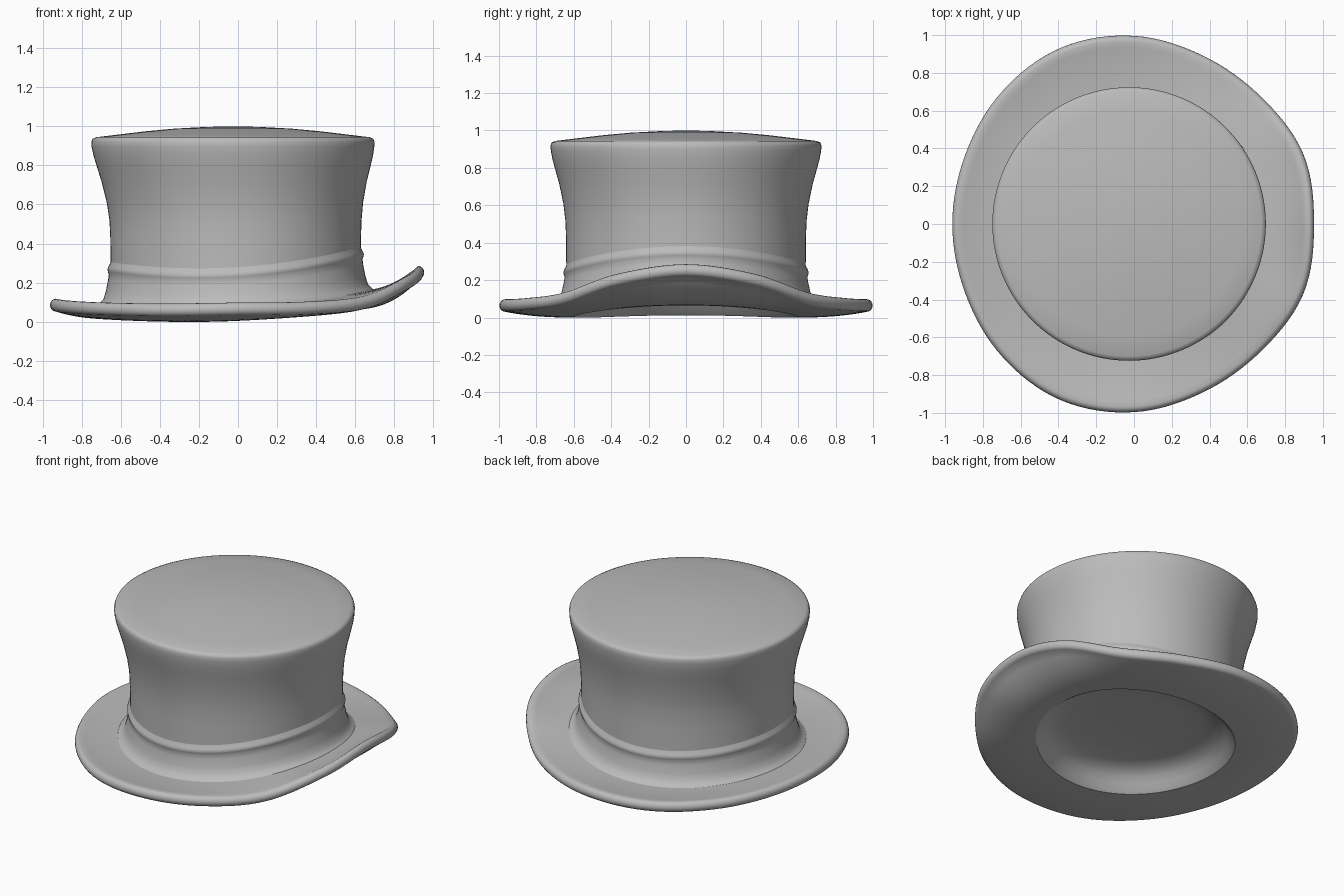
import bpy, bmesh
from math import cos, sin, pi

SEGMENTS = 128

cube = bpy.data.objects.get("Cube")
if cube:
    bpy.data.objects.remove(cube, do_unlink=True)

felt = bpy.data.materials.new("grey felt")
felt.use_nodes = True
grey = (0.5, 0.5, 0.5, 1)
felt.diffuse_color = grey
felt.node_tree.nodes["Principled BSDF"].inputs["Base Color"].default_value = grey


def loft(name, rows, end_cap=False):
    """Skin closed rings; each row maps an angle to (x centre, radius, z)."""
    bm = bmesh.new()
    rings = []
    for row in rows:
        ring = []
        for i in range(SEGMENTS):
            a = 2 * pi * i / SEGMENTS
            cx, r, z = row(a)
            ring.append(bm.verts.new((cx + r * cos(a), r * sin(a), z)))
        rings.append(ring)
    for low, high in zip(rings, rings[1:]):
        for i in range(SEGMENTS):
            j = (i + 1) % SEGMENTS
            bm.faces.new((low[i], low[j], high[j], high[i]))
    if end_cap:
        bm.faces.new(rings[-1])
    bmesh.ops.recalc_face_normals(bm, faces=bm.faces)
    mesh = bpy.data.meshes.new(name)
    bm.to_mesh(mesh)
    bm.free()
    mesh.materials.append(felt)
    obj = bpy.data.objects.new(name, mesh)
    bpy.context.collection.objects.link(obj)
    for p in mesh.polygons:
        p.use_smooth = True
    return obj


def wave(right, side, left):
    """Height around the hat, given at +x, at both sides and at -x."""
    mean = (right + left) / 2
    return lambda a: ((mean + side) / 2 + (right - left) / 2 * cos(a)
                      + (mean - side) / 2 * cos(2 * a))


def around(values):
    """Smooth curve through evenly spaced values over half a turn, mirrored."""
    n = len(values) - 1

    def at(i):
        i = abs(i) % (2 * n)
        return values[min(i, 2 * n - i)]

    def curve(a):
        u = a / pi * n
        i = int(u)
        t = u - i
        p, q, r, s = (at(k) for k in range(i - 1, i + 3))
        return q + t / 2 * (r - p + t * (2*p - 5*q + 4*r - s + t * (3*(q - r) + s - p)))
    return curve


band_top = wave(0.345, 0.242, 0.268)
brim_base = wave(0.16, 0.07, 0.082)
opening = wave(0.065, 0.004, 0.012)
edge_radius = around([0.953, 0.97, 0.952, 0.963, 0.996, 1.01, 0.99, 0.966, 0.962])
edge_height = around([0.252, 0.202, 0.1, 0.07, 0.065, 0.06, 0.065, 0.075, 0.085])
MID = -0.012


# Crown: flared wall with a rounded rim and a shallow domed top
def crown_row(r, z):
    shift = MID - 0.014 * max(0, min(1, (z - 0.5) / 0.4))
    return lambda a: (shift, r, z)


crown_profile = [(0.641, 0.42), (0.645, 0.52), (0.656, 0.61), (0.678, 0.715),
                 (0.699, 0.79), (0.715, 0.85), (0.723, 0.895), (0.724, 0.92),
                 (0.718, 0.936), (0.70, 0.944), (0.6, 0.956), (0.45, 0.974),
                 (0.3, 0.988), (0.15, 0.996), (0.03, 1.0)]
loft("crown", [lambda a: (MID, 0.64, band_top(a) + 0.01)]
     + [crown_row(*p) for p in crown_profile], end_cap=True)


# Hat band: fitted strip with a soft raised upper edge and a flared foot
def band_row(r, t, lift):
    return lambda a: (MID, r, brim_base(a) + t * (band_top(a) - brim_base(a)) + lift)


band_profile = [(0.73, 0, -0.006), (0.698, 0, 0.01), (0.677, 0, 0.032), (0.664, 0.4, 0),
                (0.653, 0.7, 0), (0.649, 1, -0.025), (0.654, 1, -0.012),
                (0.656, 1, 0), (0.652, 1, 0.012), (0.645, 1, 0.024), (0.639, 1, 0.04)]
loft("hat_band", [band_row(*p) for p in band_profile])


# Brim: curled plate with a rolled edge
def brim_row(t, side):
    inner, start, curl = (brim_base, 0.64, 2) if side > 0 else (opening, 0.6, 2.5)

    def row(a):
        r = start + t * (edge_radius(a) - 0.03 - start)
        end = edge_height(a) + side * 0.033
        return (MID * (1 - t), r, inner(a) + (end - inner(a)) * t ** curl)
    return row


def roll_row(turn):
    return lambda a: (0, edge_radius(a) - 0.03 + 0.03 * cos(turn),
                      edge_height(a) + 0.033 * sin(turn))


steps = [i / 10 for i in range(11)]
brim = [brim_row(t, 1) for t in steps]
brim += [roll_row(pi / 2 - pi * i / 8) for i in range(1, 8)]
brim += [brim_row(t, -1) for t in reversed(steps)]
loft("brim", brim)


# Lining: shallow hollow under the crown, with a sloping wall
def lining_row(r, t):
    return lambda a: (MID, r, opening(a) + t * (0.14 - opening(a)))


lining_profile = [(0.6, 0), (0.585, 0.1), (0.56, 0.35), (0.53, 0.6), (0.49, 0.82),
                  (0.42, 0.95), (0.3, 1), (0.05, 1)]
lining = loft("lining", [lining_row(*p) for p in lining_profile], end_cap=True)
lining.data.flip_normals()
